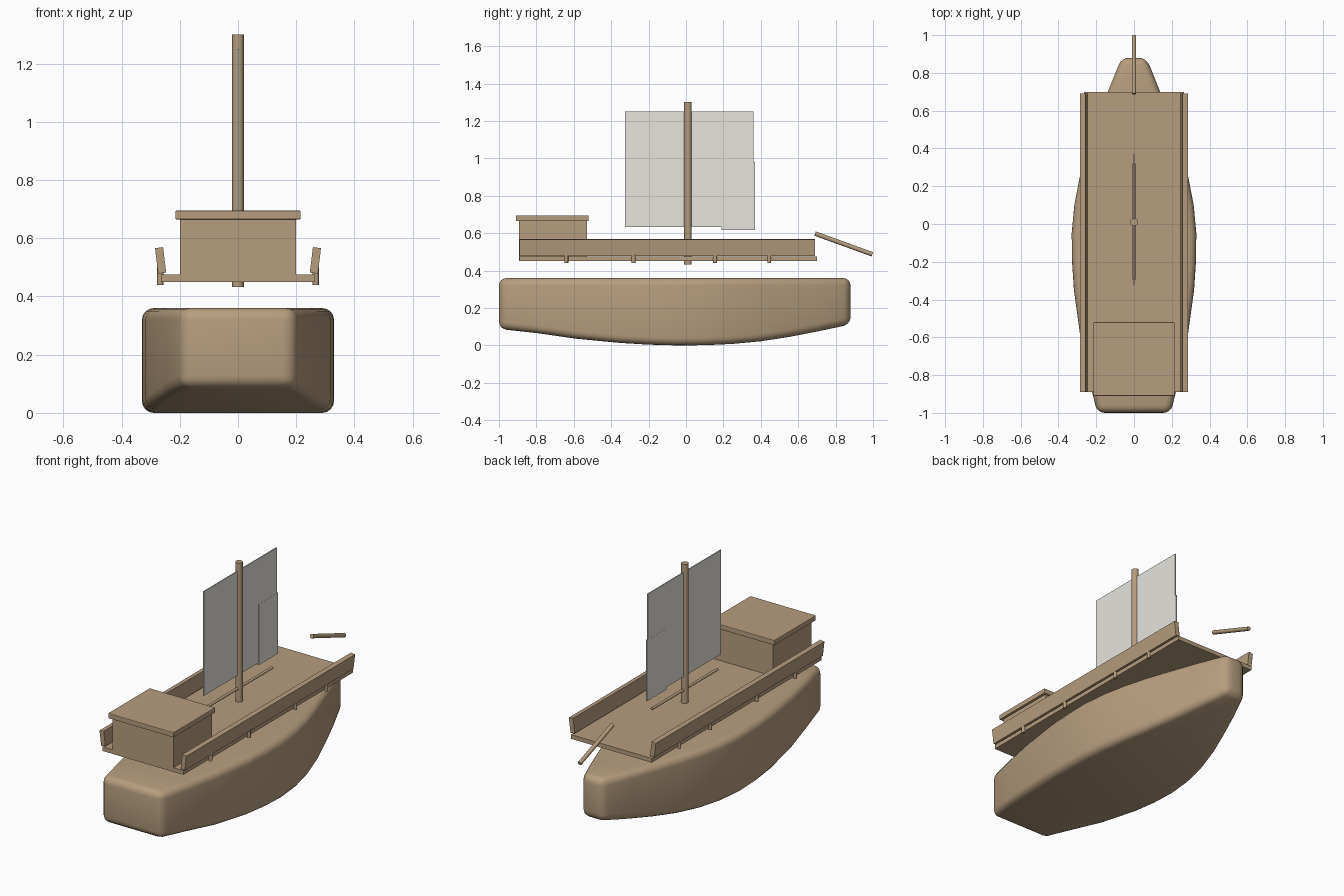
import bpy, bmesh, math
from mathutils import Vector

if "Cube" in bpy.data.objects:
    bpy.data.objects.remove(bpy.data.objects["Cube"])


def material(name, color):
    m = bpy.data.materials.new(name)
    m.diffuse_color = (*color, 1)
    m.use_nodes = True
    m.node_tree.nodes["Principled BSDF"].inputs["Base Color"].default_value = m.diffuse_color
    return m


WOOD = material("wood", (0.47, 0.34, 0.21))
CLOTH = material("cloth", (0.80, 0.78, 0.72))


def finish(ob, name, mat):
    ob.name = name
    ob.data.materials.append(mat)
    return ob


def box(name, lo, hi, mat=WOOD, tilt=0, bevel=0):
    lo, hi = Vector(lo), Vector(hi)
    bpy.ops.mesh.primitive_cube_add(size=1, location=(lo + hi) / 2, rotation=(0, tilt, 0))
    ob = finish(bpy.context.object, name, mat)
    ob.scale = hi - lo
    bpy.ops.object.transform_apply(location=False, rotation=False, scale=True)
    if bevel:
        b = ob.modifiers.new("soft_edges", 'BEVEL')
        b.width, b.segments = bevel, 2
    return ob


def rod(name, a, b, r, sides=20):
    a, b = Vector(a), Vector(b)
    d = b - a
    bpy.ops.mesh.primitive_cylinder_add(
        vertices=sides, radius=r, depth=d.length, location=(a + b) / 2,
        rotation=d.to_track_quat('Z', 'Y').to_euler())
    ob = finish(bpy.context.object, name, WOOD)
    bpy.ops.object.shade_smooth_by_angle(angle=math.radians(40))
    return ob


# Hull: stations of (y, half width, keel height), lofted and rounded
stations = [(-1, .195, .088), (-.8, .243, .066), (-.59, .285, .036), (-.35, .318, .013),
            (-.2, .328, .004), (-.05, .33, 0), (.1, .316, .001), (.25, .287, .008),
            (.4, .244, .022), (.55, .192, .045), (.7, .138, .074), (.88, .066, .112)]
TOP = .36
bm = bmesh.new()
rings = [[bm.verts.new(p) for p in ((-w, y, zb), (w, y, zb), (w, y, TOP), (-w, y, TOP))]
         for y, w, zb in stations]
for r0, r1 in zip(rings, rings[1:]):
    for i in range(4):
        j = (i + 1) % 4
        bm.faces.new((r0[i], r0[j], r1[j], r1[i]))
bm.faces.new(rings[0][::-1])
bm.faces.new(rings[-1])
bmesh.ops.recalc_face_normals(bm, faces=bm.faces)
me = bpy.data.meshes.new("hull")
bm.to_mesh(me)
bm.free()
hull = bpy.data.objects.new("hull", me)
bpy.context.collection.objects.link(hull)
finish(hull, "hull", WOOD)
bev = hull.modifiers.new("round_edges", 'BEVEL')
bev.width, bev.segments = .04, 4
bev.limit_method, bev.angle_limit = 'ANGLE', math.radians(40)
me.shade_smooth()

# Deck floating above the hull, with cabin and roof
box("deck", (-.265, -.89, .45), (.265, .70, .475))
box("cabin", (-.2, -.892, .455), (.2, -.53, .67))
box("cabin_roof", (-.215, -.91, .665), (.215, -.52, .695), bevel=.003)

# Leaning side rails and their pegs
for side, s in (("left", -1), ("right", 1)):
    box(side + "_rail", (s * .266 - .014, -.89, .48), (s * .266 + .014, .69, .568), tilt=s * .12)
    for n, y in enumerate((-.64, -.28, .155, .445)):
        rod(f"{side}_peg_{n + 1}", (s * .267, y, .44), (s * .267, y, .5), .0105, 12)

# Mast, boom and bowsprit
rod("mast", (0, .01, .433), (0, .01, 1.3), .02)
rod("boom", (0, -.295, .553), (0, .32, .553), .008, 12)
rod("bowsprit", (0, .69, .598), (0, .996, .487), .012, 14)

# Sail with an overlapping patch at its after edge
box("sail", (-.003, -.325, .632), (.003, .36, .25 + 1), CLOTH)
box("sail_patch", (-.0036, .19, .618), (.0036, .37, .98), CLOTH)
